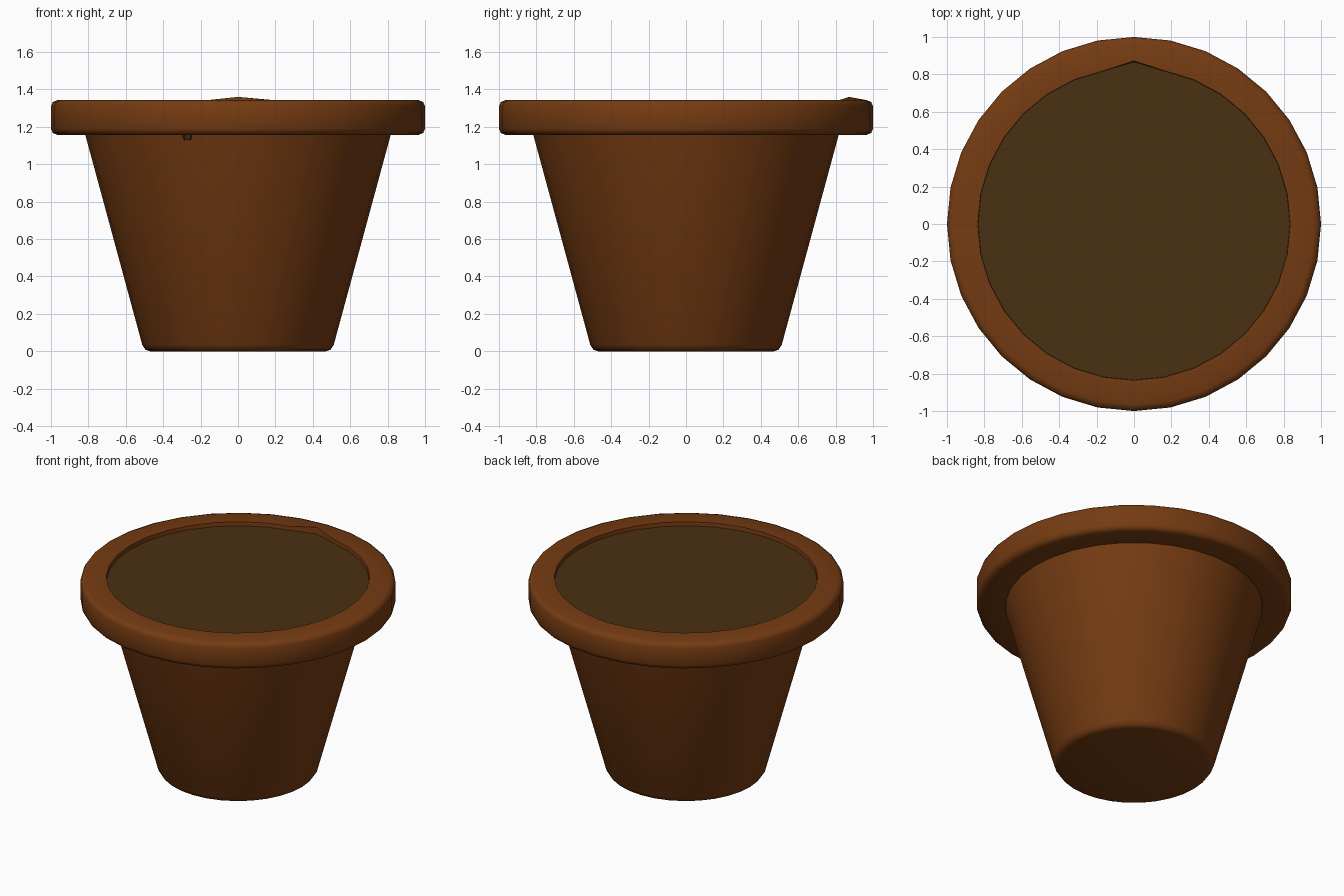
import bpy, bmesh
from math import sin, cos, pi, radians

SIDES = 32

cube = bpy.data.objects.get("Cube")
if cube:
    bpy.data.objects.remove(cube)


def material(name, rgb):
    mat = bpy.data.materials.new(name)
    mat.use_nodes = True
    mat.diffuse_color = (*rgb, 1)
    mat.node_tree.nodes["Principled BSDF"].inputs["Base Color"].default_value = (*rgb, 1)
    return mat


def lathe(name, profile, mat, cap_start=False, cap_end=False, tweak=None):
    """Revolve (radius, height) points around z; tweak moves chosen vertices."""
    bm = bmesh.new()
    rings = []
    for r, z in profile:
        rings.append([bm.verts.new((r * cos(2 * pi * i / SIDES), r * sin(2 * pi * i / SIDES), z))
                      for i in range(SIDES)])
    for a, b in zip(rings, rings[1:]):
        for i in range(SIDES):
            j = (i + 1) % SIDES
            bm.faces.new((a[i], a[j], b[j], b[i]))
    if cap_start:
        bm.faces.new(rings[0][::-1])
    if cap_end:
        bm.faces.new(rings[-1])
    if tweak:
        tweak(rings)
    return finish(name, bm, mat)


def finish(name, bm, mat):
    mesh = bpy.data.meshes.new(name)
    bm.to_mesh(mesh)
    bm.free()
    mesh.materials.append(mat)
    obj = bpy.data.objects.new(name, mesh)
    bpy.context.collection.objects.link(obj)
    bpy.ops.object.select_all(action="DESELECT")
    obj.select_set(True)
    bpy.context.view_layer.objects.active = obj
    bpy.ops.object.shade_smooth_by_angle(angle=radians(46))
    return obj


clay = material("brown clay", (0.178, 0.044, 0.006))
earth = material("dark soil", (0.068, 0.030, 0.006))
BACK = SIDES // 4

# Tapered body with a rounded foot
lathe("pot_body", [(0.47, 0), (0.495, 0.008), (0.512, 0.035), (0.82, 1.17)], clay, cap_start=True)


# Thick rounded rim, with one pinched point on its inner back edge
def pinch_rim(rings):
    rings[-2][BACK].co = (0, 0.872, 1.36)
    rings[-1][BACK].co.y = 0.865


lathe("pot_rim", [(0.81, 1.157), (0.965, 1.157), (0.99, 1.167), (1.0, 1.19),
                  (1.0, 1.31), (0.99, 1.333), (0.965, 1.343), (0.835, 1.343), (0.832, 1.29)],
      clay, tweak=pinch_rim)


# Soil surface, following the pinched point
def pinch_soil(rings):
    rings[-1][BACK].co.y = 0.866


lathe("soil", [(0.82, 1.24), (0.836, 1.315)], earth, cap_end=True, tweak=pinch_soil)

# Small crumb of soil showing under the rim
bm = bmesh.new()
bmesh.ops.create_cone(bm, cap_ends=True, segments=5, radius1=0.02, radius2=0.035, depth=0.04)
crumb = finish("soil_crumb", bm, earth)
crumb.location = (-0.27, -0.77, 1.15)
